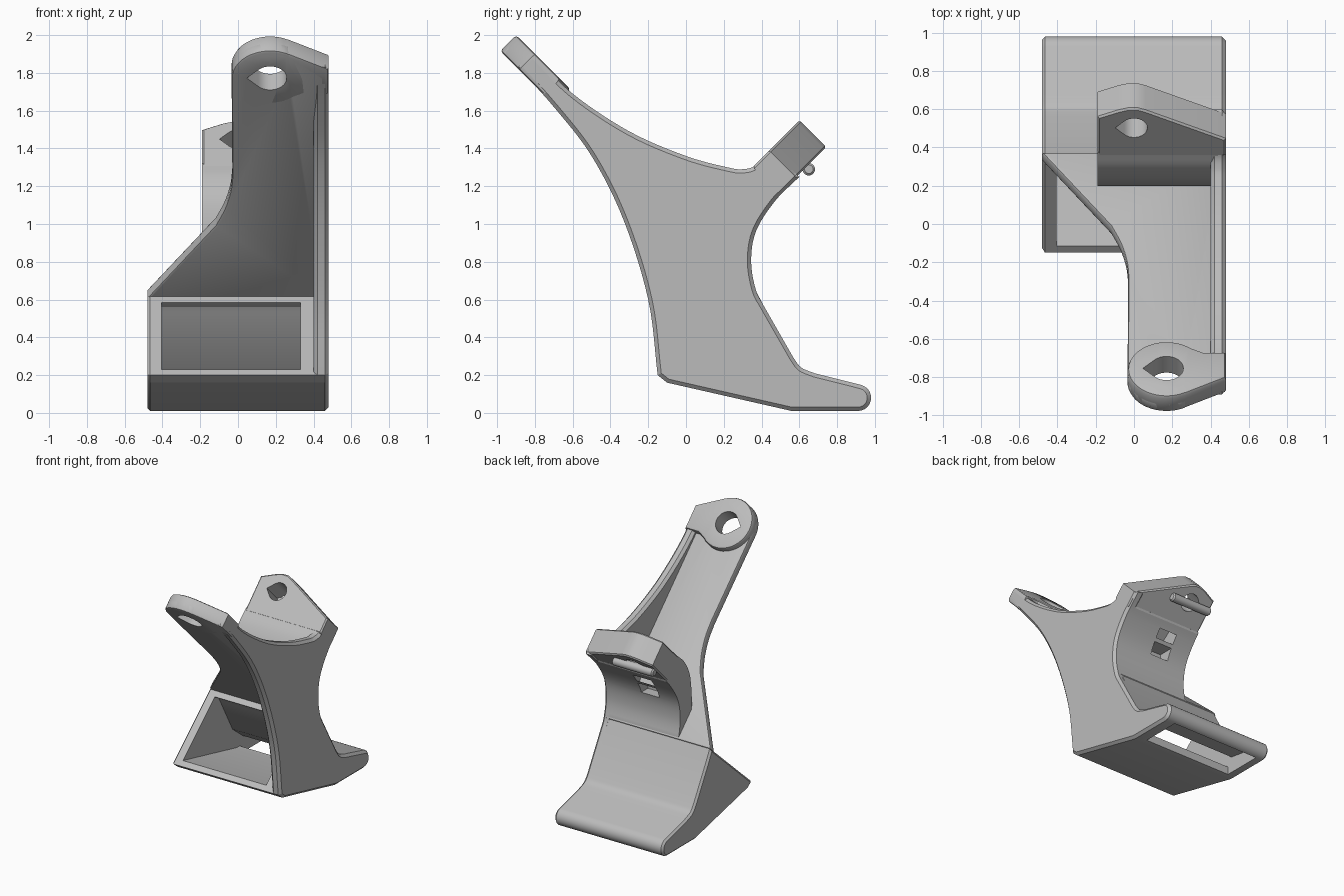
import bpy, bmesh, math
from mathutils import Vector

if "Cube" in bpy.data.objects:
    bpy.data.objects.remove(bpy.data.objects["Cube"])

grey = bpy.data.materials.new("plain grey")
grey.use_nodes = True
GREY = (0.5, 0.5, 0.5, 1)
grey.diffuse_color = GREY
grey.node_tree.nodes["Principled BSDF"].inputs["Base Color"].default_value = GREY

R = math.sqrt(0.5)


# Maps from a flat outline point and a depth to space
def side(p, w):
    return Vector((w, p[0], p[1]))


def arm(p, w):
    return Vector((p[0], (w - p[1]) * R, (w + p[1]) * R))


def tab(p, w):
    return Vector((p[0], (p[1] + w) * R, (p[1] - w) * R))


def spline(pts, steps=6):
    """Smooth curve through the points."""
    v = [Vector(p) for p in pts]
    v = [2 * v[0] - v[1]] + v + [2 * v[-1] - v[-2]]
    out = []
    for a, b, c, d in zip(v, v[1:], v[2:], v[3:]):
        for i in range(steps):
            t = i / steps
            out.append(0.5 * (2 * b + (c - a) * t + (2 * a - 5 * b + 4 * c - d) * t * t
                              + (3 * b - a - 3 * c + d) * t ** 3))
    return out + [v[-2]]


def arc(cx, cy, r, start, end, n=16):
    angles = [math.radians(start + (end - start) * i / n) for i in range(n + 1)]
    return [Vector((cx + r * math.cos(a), cy + r * math.sin(a))) for a in angles]


def prism(name, outline, lo, hi, place, bevel=0, segments=1):
    bm = bmesh.new()
    low = [bm.verts.new(place(p, lo)) for p in outline]
    high = [bm.verts.new(place(p, hi)) for p in outline]
    bm.faces.new(low)
    bm.faces.new(high)
    n = len(outline)
    for i in range(n):
        j = (i + 1) % n
        bm.faces.new((low[i], low[j], high[j], high[i]))
    bmesh.ops.recalc_face_normals(bm, faces=bm.faces)
    if bevel:
        rims = [e for e in bm.edges if (e.verts[0] in low) == (e.verts[1] in low)]
        bmesh.ops.bevel(bm, geom=rims, offset=bevel, segments=segments,
                        profile=0.5, affect='EDGES', clamp_overlap=True)
    mesh = bpy.data.meshes.new(name)
    bm.to_mesh(mesh)
    bm.free()
    mesh.materials.append(grey)
    ob = bpy.data.objects.new(name, mesh)
    bpy.context.collection.objects.link(ob)
    return ob


def cut(ob, cutter):
    mod = ob.modifiers.new("cut", 'BOOLEAN')
    mod.operation = 'DIFFERENCE'
    mod.solver = 'EXACT'
    mod.object = cutter
    bpy.context.view_layer.objects.active = ob
    bpy.ops.object.modifier_apply(modifier=mod.name)
    bpy.data.objects.remove(cutter)


def teardrop(x, y, r):
    return arc(x, y, r, -135, 135, 24) + [Vector((x - 1.4 * r, y))]


# Shared profile curves (depth, height)
top_edge = spline([(-.81, 1.9), (-.6, 1.69), (-.3, 1.49), (0, 1.36), (.22, 1.3),
                   (.3, 1.29), (.37, 1.31), (.45, 1.38)])
hollow = spline([(.6, 1.25), (.47, 1.12), (.37, .96), (.345, .8), (.37, .65), (.41, .57)])
foot = (spline([(.57, .29), (.61, .24), (.68, .21)])
        + arc(.91, .08, .07, 75, -90, 10) + [Vector((.56, .01))])
sole = [Vector((-.1, .16)), Vector((-.15, .2))]
front_edge = spline([(-.15, .2), (-.2, .6), (-.33, 1.02), (-.5, 1.36), (-.7, 1.62), (-.89, 1.83)])

# Side web that carries the whole silhouette
prism("side_web", top_edge + hollow + foot + sole + front_edge[1:], .4, .48, side, .02)

# Hollow base, open to the front and under the foot
base = prism("base_box", [Vector((.365, .655)), Vector((.41, .57))] + foot + sole,
             -.48, .44, side, .015)
cavity = [(-.25, .26), (-.115, .23), (.56, .075), (.9, .06), (.9, .1), (.64, .14),
          (.51, .24), (.35, .53), (.33, .56), (.29, .58), (.15, .75)]
cut(base, prism("cavity_cutter", cavity, -.405, .33, side))
slot = [(.6, -.1), (.92, -.1), (.92, .085), (.6, .085)]
cut(base, prism("slot_cutter", slot, -.405, .38, side))

# Sloping front arm with a flared lower end
tip = [(.48, 1.91), (.27, 2.025)] + arc(.17, 1.846, .204, 62, 180)
flare = spline([(-.03, 1.12), (-.04, 1.0), (-.07, .87), (-.12, .74)])
front_arm = prism("front_arm", [(.46, .2), (.46, 1.85)] + tip[2:] + flare + [(-.48, .2)],
                  .66, .73, arm, .015, 2)
boss = prism("front_boss", tip + arc(.17, 1.846, .204, 190, 310, 14)
             + [(.36, 1.72), (.48, 1.72)], .66, .78, arm, .02, 2)
for ob in (front_arm, boss):
    cut(ob, prism("hole_cutter", teardrop(.17, 1.846, .088), .5, 1, arm))

# Curved back saddle between the base and the rear tab
inner = spline([(.2, .8), (.2, .95), (.225, 1.12), (.29, 1.24), (.375, 1.32)])
outer = [p for p in hollow if .66 < p.y < 1.17]
saddle = prism("back_saddle", inner + [Vector((.516, 1.18))] + outer
               + [Vector((.365, .655))], -.19, .44, side)
pockets = [((.4, 1.2), (.48, 1.1), (.39, 1.03), (.31, 1.13)),
           ((.28, 1.03), (.45, 1.03), (.45, .94), (.28, .94))]
for p in pockets:
    cut(saddle, prism("pocket_cutter", p, -.02, .14, side))

# Rear tab with its hole and cross pin
rear = prism("rear_tab", [(.48, 1.17), (.48, 1.294), (.06, 1.505), (.02, 1.52), (-.03, 1.52),
                          (-.08, 1.505), (-.19, 1.457), (-.19, 1.17)], -.67, -.47, tab, .01)
cut(rear, prism("hole_cutter", teardrop(0, 1.38, .07), -1, 0, tab))
prism("cross_pin", arc(.65, 1.29, .033, 0, 345, 23), -.18, .18, side, .01)

# Smooth the curved faces, keep the corners sharp
bpy.ops.object.select_all(action='DESELECT')
for ob in bpy.context.collection.objects:
    if ob.type == 'MESH' and grey.name in ob.data.materials:
        ob.select_set(True)
        bpy.context.view_layer.objects.active = ob
bpy.ops.object.shade_smooth_by_angle(angle=math.radians(25))
